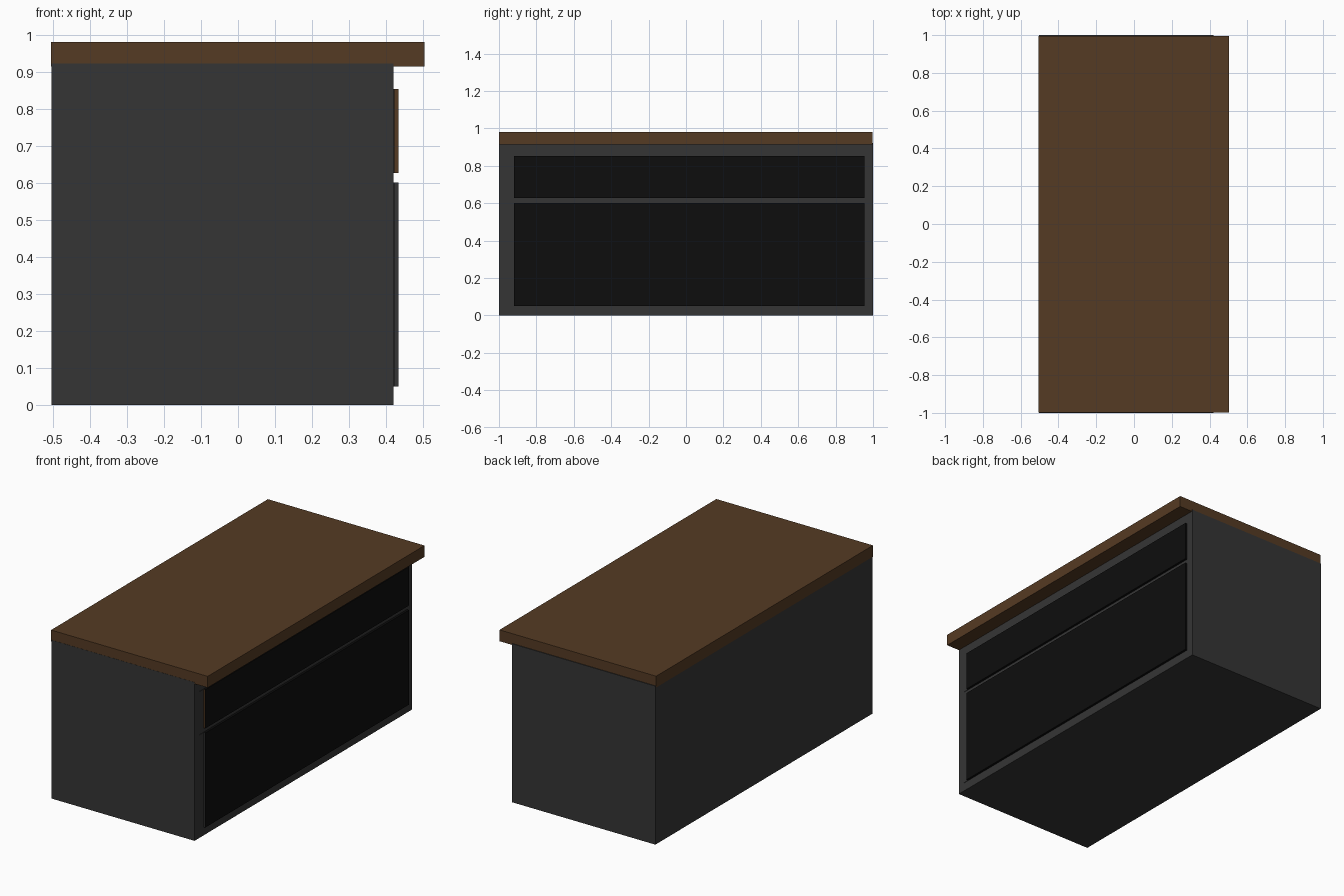
import bpy
import bmesh

if "Cube" in bpy.data.objects:
    bpy.data.objects.remove(bpy.data.objects["Cube"])


def mat(name, rgb):
    m = bpy.data.materials.new(name)
    m.diffuse_color = (*rgb, 1)
    m.use_nodes = True
    m.node_tree.nodes["Principled BSDF"].inputs["Base Color"].default_value = m.diffuse_color
    return m


GREY = mat("charcoal grey", (0.036, 0.036, 0.036))
BROWN = mat("dark wood", (0.091, 0.043, 0.017))
BLACK = mat("black", (0.004, 0.004, 0.004))


def box(name, lo, hi, material, edge_material=None):
    """Box between two corners; edge_material colours its -y end."""
    bm = bmesh.new()
    bmesh.ops.create_cube(bm, size=1)
    for v in bm.verts:
        v.co = [lo[i] if v.co[i] < 0 else hi[i] for i in range(3)]
    bm.normal_update()
    if edge_material:
        for f in bm.faces:
            f.material_index = 1 if f.normal.y < -0.5 else 0
    me = bpy.data.meshes.new(name)
    bm.to_mesh(me)
    bm.free()
    me.materials.append(material)
    if edge_material:
        me.materials.append(edge_material)
    ob = bpy.data.objects.new(name, me)
    bpy.context.collection.objects.link(ob)
    return ob


# Cabinet body and overhanging worktop
box("cabinet_body", (-0.503, -1.0, 0), (0.42, 1.0, 0.923), GREY)
box("worktop", (-0.505, -0.999, 0.914), (0.504, 0.996, 0.98), BROWN)

# Drawer and door fronts, each with a narrow grip strip at the -y end
for name, z0, z1, edge in (("drawer", 0.627, 0.853, BROWN),
                           ("door", 0.05, 0.601, GREY)):
    box(name + "_front", (0.415, -0.92, z0), (0.433, 0.955, z1), BLACK, edge)
    box(name + "_grip_strip", (0.415, -0.955, z0), (0.422, -0.92, z1), GREY)
